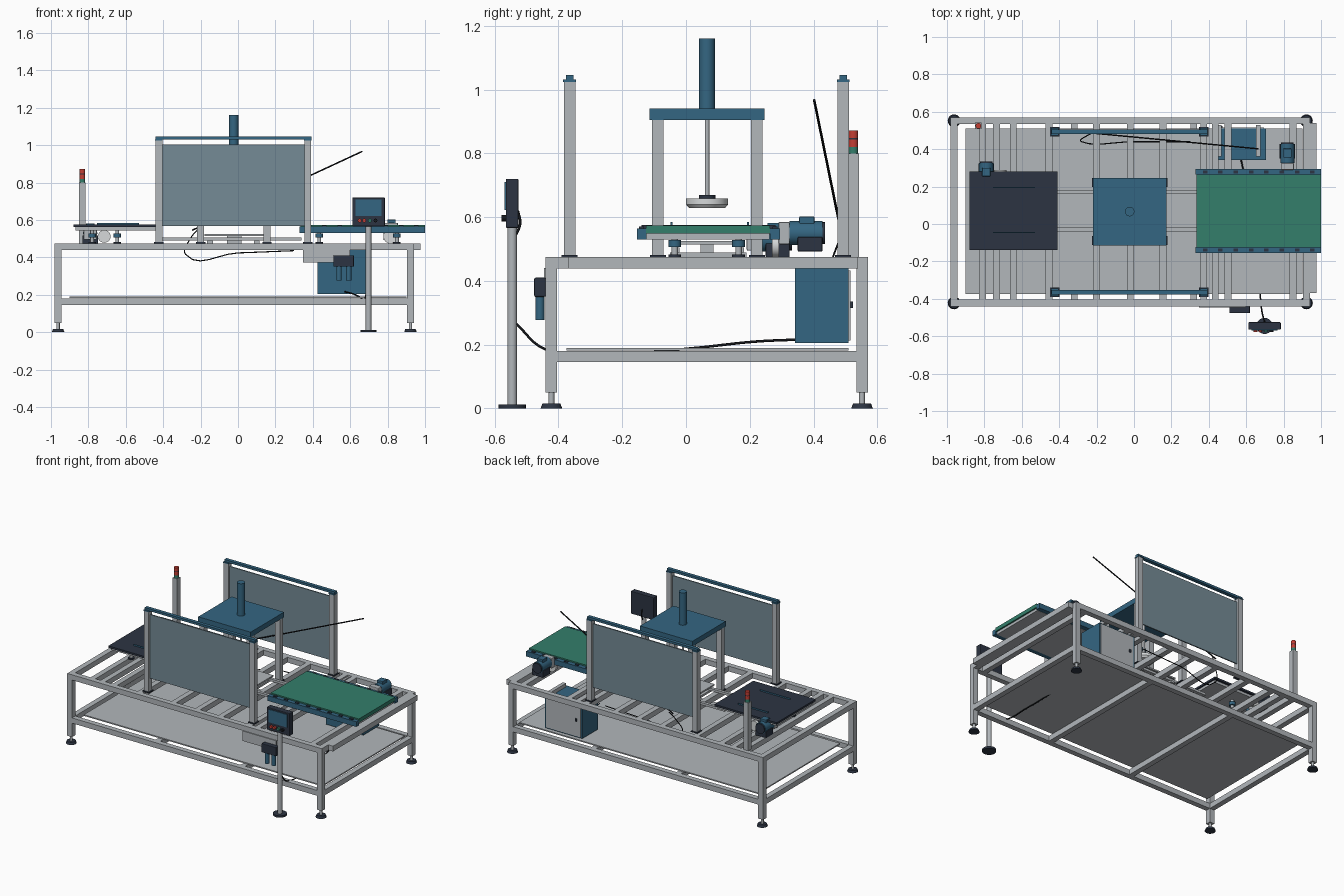
import bpy, math
from mathutils import Vector


def material(name, r, g, b):
    m = bpy.data.materials.new(name)
    m.diffuse_color = tuple(((c / 255 + 0.055) / 1.055) ** 2.4 for c in (r, g, b)) + (1,)
    return m


GREY = material("aluminium grey", 178, 183, 187)
BLUE = material("machine blue", 52, 102, 130)
DARK = material("charcoal", 44, 52, 66)
GREEN = material("belt green", 51, 126, 107)
RED = material("signal red", 196, 62, 52)
PANE = material("tinted pane", 117, 139, 150)
BLACK = material("cable black", 22, 24, 28)
WHITE = material("pale metal", 214, 217, 218)


def box(name, x0, x1, y0, y1, z0, z1, mat, bevel=0):
    bpy.ops.mesh.primitive_cube_add(size=1, location=((x0 + x1) / 2, (y0 + y1) / 2, (z0 + z1) / 2))
    o = bpy.context.object
    o.name = name
    o.scale = (x1 - x0, y1 - y0, z1 - z0)
    bpy.ops.object.transform_apply(location=False, rotation=False, scale=True)
    o.data.materials.append(mat)
    if bevel:
        b = o.modifiers.new("bevel", 'BEVEL')
        b.width, b.segments = bevel, 2
    return o


def rod(name, a, b, r, mat, r2=None, sides=24):
    a, b = Vector(a), Vector(b)
    bpy.ops.mesh.primitive_cone_add(vertices=sides, radius1=r, radius2=r if r2 is None else r2,
                                    depth=(b - a).length, location=(a + b) / 2)
    o = bpy.context.object
    o.name = name
    o.rotation_euler = (b - a).to_track_quat('Z', 'Y').to_euler()
    o.data.materials.append(mat)
    bpy.ops.object.shade_smooth_by_angle()
    return o


def cable(name, pts, r=0.004):
    c = bpy.data.curves.new(name, 'CURVE')
    c.dimensions = '3D'
    c.bevel_depth, c.bevel_resolution, c.resolution_u = r, 2, 6
    c.use_fill_caps = True
    s = c.splines.new('BEZIER')
    s.bezier_points.add(len(pts) - 1)
    for p, co in zip(s.bezier_points, pts):
        p.co = co
        p.handle_left_type = p.handle_right_type = 'AUTO'
    c.materials.append(BLACK)
    bpy.context.collection.objects.link(bpy.data.objects.new(name, c))


# Frame: legs, levelling feet, rails and shelf
X0, X1, Y0, Y1, W = -0.98, 0.94, -0.44, 0.57, 0.036
for x in (X0, X1 - W):
    for y in (Y0, Y1 - W):
        cx, cy = x + W / 2, y + W / 2
        box("leg", x, x + W, y, y + W, 0.05, 0.475, GREY)
        rod("foot_stem", (cx, cy, 0.01), (cx, cy, 0.055), 0.009, GREY)
        rod("foot_pad", (cx, cy, 0), (cx, cy, 0.016), 0.034, DARK, 0.028)
for z0, z1 in ((0.145, 0.181), (0.439, 0.475)):
    for y in (Y0, Y1 - W):
        box("long_rail", X0 + W, X1 - W, y, y + W, z0, z1, GREY)
    for x in (X0, X1 - W):
        box("end_rail", x, x + W, Y0 + W, Y1 - W, z0, z1, GREY)
for x in (-0.32, 0.32):
    box("lower_crossbeam", x - W / 2, x + W / 2, Y0 + W, Y1 - W, 0.145, 0.181, GREY)
for x in (-0.81, -0.735, -0.455, -0.2, -0.02, 0.155, 0.373, 0.435, 0.503):
    box("upper_crossbeam", x - W / 2, x + W / 2, Y0 + W, Y1 - W, 0.439, 0.475, GREY)
box("outer_end_bar", X1, 0.975, -0.37, 0.54, 0.439, 0.475, GREY)
box("shelf", -0.9, 0.9, -0.375, 0.51, 0.182, 0.19, GREY)

# Guard panels on both long sides
for y in (-0.365, 0.493):
    for x in (-0.423, 0.373):
        box("guard_post", x - 0.018, x + 0.018, y - 0.018, y + 0.018, 0.475, 1.03, GREY)
        box("guard_base", x - 0.025, x + 0.025, y - 0.025, y + 0.025, 0.475, 0.481, DARK)
        box("guard_cap", x - 0.02, x + 0.02, y - 0.02, y + 0.02, 1.024, 1.031, BLUE)
    box("guard_top_bar", -0.44, 0.392, y - 0.012, y + 0.012, 1.03, 1.045, BLUE)
    box("guard_pane", -0.405, 0.355, y - 0.004, y + 0.004, 0.568, 1.003, PANE)

# Press gantry, cylinder and head
PX, PY = -0.023, 0.066
for x in (-0.2, 0.155):
    for y in (-0.088, 0.222):
        box("gantry_leg", x - 0.018, x + 0.018, y - 0.018, y + 0.018, 0.475, 0.906, GREY)
        box("gantry_foot", x - 0.025, x + 0.025, y - 0.025, y + 0.025, 0.475, 0.481, DARK)
box("gantry_plate", -0.22, 0.175, -0.114, 0.246, 0.905, 0.94, BLUE)
rod("press_cylinder", (PX, PY, 0.94), (PX, PY, 1.16), 0.025, BLUE, sides=32)
rod("press_rod", (PX, PY, 0.66), (PX, PY, 0.906), 0.007, GREY)
rod("press_nut", (PX, PY, 0.657), (PX, PY, 0.67), 0.026, DARK)
rod("press_disc", (PX, PY, 0.64), (PX, PY, 0.659), 0.066, WHITE, sides=40)
rod("press_disc_lower", (PX, PY, 0.628), (PX, PY, 0.64), 0.056, WHITE, 0.066, 40)

# Centre workpiece track
for y in (-0.03, 0.172):
    box("track_rail", -0.42, 0.34, y - 0.01, y + 0.01, 0.489, 0.505, GREY)
for x in (-0.15, 0.1):
    box("track_tie", x - 0.015, x + 0.015, -0.05, 0.19, 0.475, 0.489, GREY)
box("track_block", -0.06, 0.02, 0.046, 0.086, 0.475, 0.515, GREY)
box("work_plate", -0.18, 0.14, -0.05, 0.18, 0.515, 0.525, GREY)


# Support foot shared by both conveyors
def support(x, y):
    rod("support_base", (x, y, 0.475), (x, y, 0.483), 0.02, DARK)
    rod("support_stem", (x, y, 0.48), (x, y, 0.545), 0.01, GREY)
    rod("support_collar", (x, y, 0.506), (x, y, 0.528), 0.02, BLUE)


def motor(x, y, z, length):
    rod("motor_body", (x, y, z), (x, y + length, z), 0.038, BLUE)
    rod("motor_end_cap", (x, y + length, z), (x, y + length + 0.008, z), 0.034, DARK)
    box("motor_base", x - 0.042, x + 0.042, y + 0.025, y + length, z - 0.058, z - 0.012, DARK, 0.004)
    box("motor_terminal_box", x - 0.022, x + 0.022, y + 0.03, y + length - 0.025, z + 0.02, z + 0.052, BLUE, 0.003)
    box("gearbox", x - 0.035, x + 0.035, y - 0.035, y, z - 0.035, z + 0.035, GREY, 0.004)


# Right conveyor
box("green_belt", 0.335, 1.0, -0.126, 0.264, 0.548, 0.574, GREEN)
box("conveyor_bed", 0.345, 0.99, -0.124, 0.262, 0.53, 0.548, GREY)
for y in (-0.139, 0.279):
    box("conveyor_rail", 0.33, 1.0, y - 0.015, y + 0.015, 0.53, 0.565, BLUE)
    for i in range(8):
        x = 0.38 + i * 0.082
        box("rail_clip", x - 0.012, x + 0.012, y - 0.008, y + 0.008, 0.565, 0.57, DARK)
for x in (0.435, 0.85):
    for y in (-0.035, 0.165):
        support(x, y)
box("support_beam", 0.832, 0.868, Y0 + W, Y1 - W, 0.439, 0.475, GREY)
rod("drive_wheel", (0.815, 0.27, 0.512), (0.815, 0.292, 0.512), 0.038, WHITE)
motor(0.82, 0.325, 0.55, 0.103)

# Left conveyor
box("dark_belt", -0.88, -0.41, -0.14, 0.28, 0.562, 0.575, DARK)
box("left_bed", -0.87, -0.42, -0.125, 0.265, 0.545, 0.562, GREY)
for y in (-0.045, 0.195):
    box("belt_guide", -0.755, -0.53, y - 0.003, y + 0.003, 0.575, 0.584, BLUE)
for x in (-0.78, -0.645):
    for y in (-0.035, 0.165):
        support(x, y)
box("left_support_beam", -0.663, -0.627, Y0 + W, Y1 - W, 0.439, 0.475, GREY)
motor(-0.79, 0.225, 0.53, 0.1)
rod("left_drive_wheel", (-0.715, 0.27, 0.512), (-0.715, 0.29, 0.512), 0.034, WHITE)

# Signal tower
TX, TY = -0.832, 0.525
box("tower_pole", TX - 0.017, TX + 0.017, TY - 0.017, TY + 0.017, 0.475, 0.8, GREY)
for z0, z1, m in ((0.8, 0.82, GREEN), (0.82, 0.843, RED), (0.843, 0.848, DARK), (0.848, 0.872, RED)):
    rod("tower_lamp", (TX, TY, z0), (TX, TY, z1), 0.015, m)

# Electrical cabinet under the table
box("cabinet", 0.425, 0.705, 0.342, 0.51, 0.205, 0.44, BLUE)
box("cabinet_door", 0.435, 0.695, 0.51, 0.516, 0.213, 0.432, GREY)
box("cabinet_latch", 0.46, 0.472, 0.516, 0.523, 0.315, 0.335, DARK)
for x in (0.455, 0.665):
    box("cabinet_hanger", x - 0.012, x + 0.012, 0.36, 0.53, 0.44, 0.465, GREY)

# Air regulator on the front rail
box("regulator_plate", 0.348, 0.6, -0.446, -0.436, 0.372, 0.44, GREY)
box("regulator_head", 0.51, 0.62, -0.476, -0.44, 0.35, 0.41, DARK, 0.004)
for x in (0.54, 0.592):
    rod("regulator_bowl", (x, -0.458, 0.277), (x, -0.458, 0.352), 0.014, BLUE)

# Operator stand with screen and buttons
SX, SY = 0.698, -0.545
rod("stand_base", (SX, SY, 0), (SX, SY, 0.013), 0.043, DARK)
rod("stand_pole", (SX, SY, 0.013), (SX, SY, 0.57), 0.015, GREY)
box("console", 0.611, 0.785, -0.565, -0.525, 0.566, 0.72, DARK, 0.004)
box("console_screen", 0.628, 0.768, -0.569, -0.565, 0.622, 0.71, BLUE)
for x, m in ((0.65, RED), (0.675, RED), (0.705, GREEN), (0.735, BLACK)):
    rod("console_button", (x, -0.564, 0.597), (x, -0.578, 0.597), 0.01, m)

# Cables
rod("boom_line", (-0.245, 0.488, 0.545), (0.665, 0.402, 0.967), 0.004, BLACK, sides=10)
cable("press_cable", [(0.3, 0.44, 0.436), (0, 0.44, 0.424), (-0.28, 0.44, 0.416),
                      (-0.255, 0.47, 0.5), (-0.215, 0.49, 0.55)], 0.003)
cable("console_cable", [(0.7, -0.535, 0.268), (0.68, -0.44, 0.185), (0.67, -0.2, 0.172),
                        (0.65, 0.02, 0.189), (0.6, 0.22, 0.21), (0.572, 0.345, 0.216)])
cable("console_back_cable", [(0.7, -0.527, 0.62), (0.7, -0.52, 0.58), (0.7, -0.535, 0.54)])
